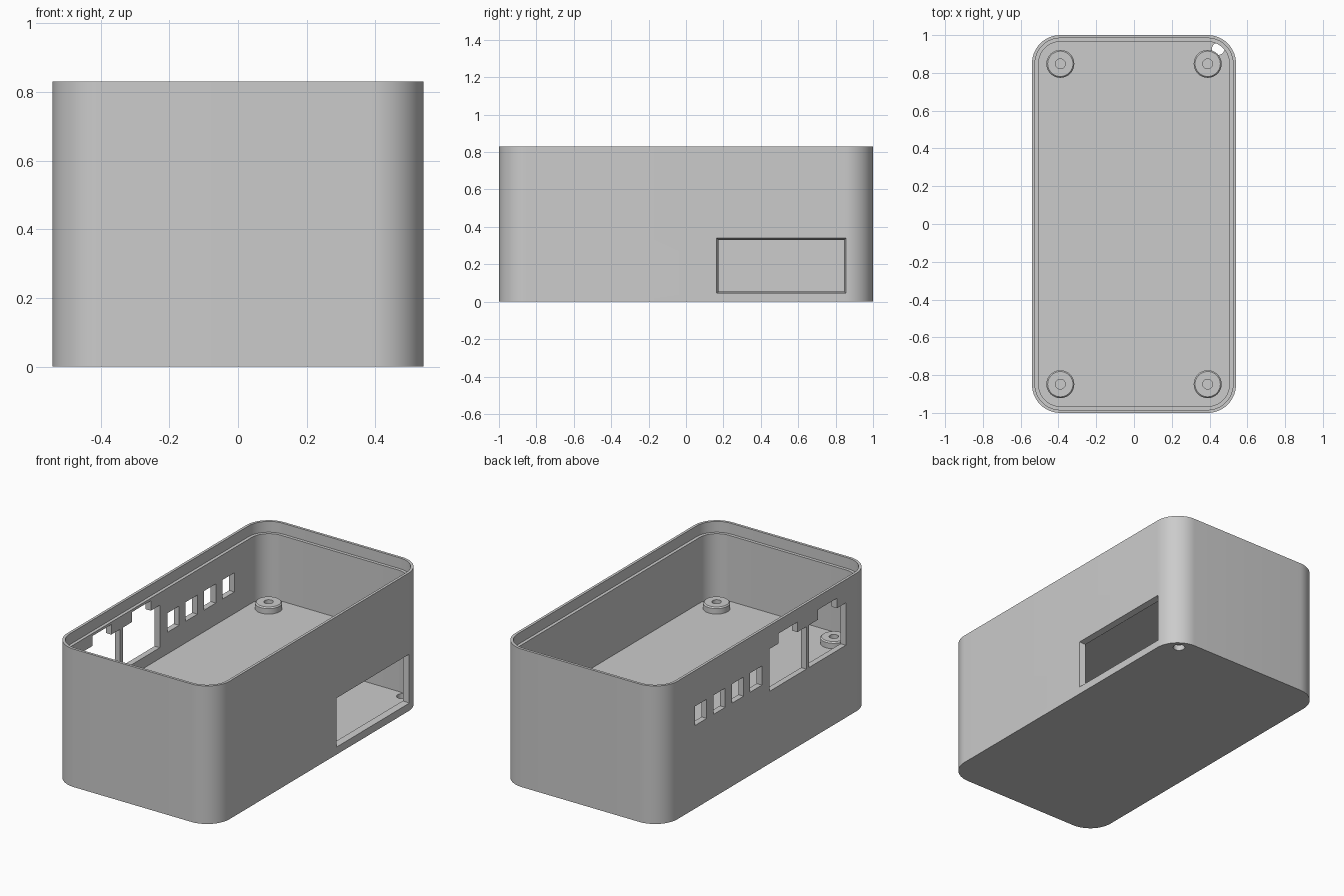
import bpy, bmesh, math
from mathutils import Vector

cube = bpy.data.objects.get("Cube")
if cube:
    bpy.data.objects.remove(cube, do_unlink=True)

HX, HY, TOP, RADIUS, WALL = 0.54, 1.0, 0.83, 0.15, 0.035
DECK, CEILING = 0.37, 0.335        # inner floor and the lower bay below it

grey = bpy.data.materials.new("plain grey")
grey.use_nodes = True
grey.diffuse_color = (0.6, 0.6, 0.6, 1)
grey.node_tree.nodes["Principled BSDF"].inputs["Base Color"].default_value = (0.6, 0.6, 0.6, 1)


def finish(name, bm):
    bmesh.ops.recalc_face_normals(bm, faces=bm.faces)
    mesh = bpy.data.meshes.new(name)
    bm.to_mesh(mesh)
    bm.free()
    mesh.materials.append(grey)
    obj = bpy.data.objects.new(name, mesh)
    bpy.context.collection.objects.link(obj)
    return obj


def loft(name, rings):
    """Closed solid through rings of equal point count."""
    bm = bmesh.new()
    loops = [[bm.verts.new(p) for p in ring] for ring in rings]
    for a, b in zip(loops, loops[1:]):
        for i in range(len(a)):
            j = (i + 1) % len(a)
            bm.faces.new((a[i], a[j], b[j], b[i]))
    bm.faces.new(loops[0])
    bm.faces.new(loops[-1])
    return finish(name, bm)


def rounded(inset, z, steps=14):
    """Rounded rectangle set in from the outer wall."""
    r, pts = RADIUS - inset, []
    for k, (sx, sy) in enumerate(((1, 1), (-1, 1), (-1, -1), (1, -1))):
        for i in range(steps + 1):
            a = (k + i / steps) * math.pi / 2
            pts.append((sx * (HX - RADIUS) + r * math.cos(a),
                        sy * (HY - RADIUS) + r * math.sin(a), z))
    return pts


def circle(x, y, r, z, n=40):
    return [(x + r * math.cos(2 * math.pi * i / n),
             y + r * math.sin(2 * math.pi * i / n), z) for i in range(n)]


def rect(x, y0, y1, z0, z1):
    return [(x, y0, z0), (x, y1, z0), (x, y1, z1), (x, y0, z1)]


def jack(x, y):
    """Socket outline with a narrower tab on top."""
    w, t, low, mid, high = 0.175, 0.09, 0.435, 0.69, 0.75
    return [(x, y - w, low), (x, y + w, low), (x, y + w, mid), (x, y + t, mid),
            (x, y + t, high), (x, y - t, high), (x, y - t, mid), (x, y - w, mid)]


# Shell and everything cut out of it
shell = loft("case_shell", [rounded(0, 0), rounded(0, TOP)])
cutters = [
    loft("upper_bay", [rounded(WALL, DECK), rounded(WALL, TOP + 0.1)]),
    loft("lip_recess", [rounded(0.016, TOP - 0.065), rounded(0.016, TOP + 0.1)]),
    loft("lower_bay", [rounded(WALL, WALL), rounded(WALL, CEILING)]),
    loft("cable_hole", [circle(0.446, 0.928, 0.033, -0.1), circle(0.446, 0.928, 0.033, DECK + 0.01)]),
]

# Side window tapering inward
inner, outer = HX - WALL - 0.003, HX + 0.001
cutters.append(loft("side_window", [rect(inner, 0.175, 0.845, 0.055, 0.33),
                                    rect(outer, 0.163, 0.857, 0.045, 0.34)]))

# Four small ports and two sockets in the opposite wall
x0, x1 = -HX - 0.05, -HX + WALL + 0.03
for i in range(4):
    y = 0.105 + i * 0.175
    cutters.append(loft("small_port", [rect(x, y - 0.056, y + 0.056, 0.5, 0.615) for x in (x0, x1)]))
for y in (-0.197, -0.573):
    cutters.append(loft("socket", [jack(x, y) for x in (x0, x1)]))

bpy.context.view_layer.objects.active = shell
for cutter in cutters:
    cutter.hide_render = True
    mod = shell.modifiers.new(cutter.name, "BOOLEAN")
    mod.operation, mod.solver, mod.object = "DIFFERENCE", "EXACT", cutter
    bpy.ops.object.modifier_apply(modifier=mod.name)
for cutter in cutters:
    bpy.data.objects.remove(cutter, do_unlink=True)

# Screw standoffs in the four corners
parts = [shell]
for side, sx in (("left", 1), ("right", -1)):
    for end, sy in (("front", -1), ("back", 1)):
        x, y = sx * 0.39, sy * 0.848
        profile = ((0.074, CEILING + 0.002), (0.074, 0.403), (0.067, 0.41), (0.026, 0.41), (0.026, DECK + 0.002))
        parts.append(loft(f"{end}_{side}_standoff", [circle(x, y, r, z) for r, z in profile]))

bpy.ops.object.select_all(action="DESELECT")
for part in parts:
    part.select_set(True)
bpy.ops.object.shade_smooth_by_angle(angle=math.radians(30))
